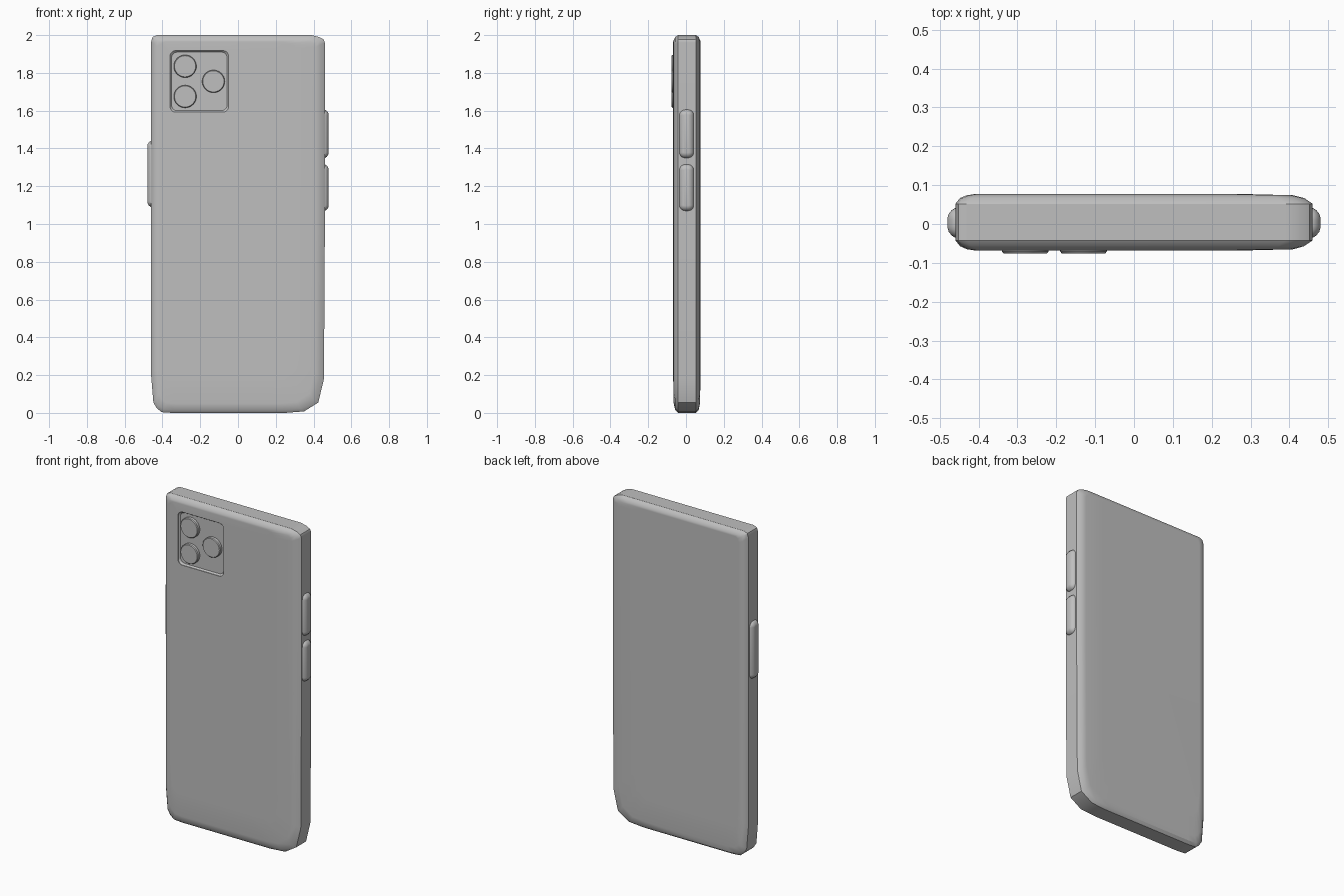
import bpy, bmesh, math
from mathutils import Vector

if "Cube" in bpy.data.objects:
    bpy.data.objects.remove(bpy.data.objects["Cube"])

grey = bpy.data.materials.new("plain_grey")
grey.diffuse_color = (0.52, 0.52, 0.52, 1)
grey.use_nodes = True
grey.node_tree.nodes["Principled BSDF"].inputs["Base Color"].default_value = grey.diffuse_color


def loft(name, rings):
    """Skin a stack of equal-length closed rings and cap both ends."""
    bm = bmesh.new()
    loops = [[bm.verts.new(p) for p in ring] for ring in rings]
    n = len(loops[0])
    for a, b in zip(loops, loops[1:]):
        for i in range(n):
            j = (i + 1) % n
            bm.faces.new((a[i], a[j], b[j], b[i]))
    bm.faces.new(loops[0])
    bm.faces.new(loops[-1])
    bmesh.ops.recalc_face_normals(bm, faces=bm.faces)
    mesh = bpy.data.meshes.new(name)
    bm.to_mesh(mesh)
    bm.free()
    mesh.materials.append(grey)
    ob = bpy.data.objects.new(name, mesh)
    bpy.context.collection.objects.link(ob)
    return ob


def smooth(ob, angle=32):
    bpy.ops.object.select_all(action='DESELECT')
    ob.select_set(True)
    bpy.context.view_layer.objects.active = ob
    bpy.ops.object.shade_smooth_by_angle(angle=math.radians(angle))


def rounded_rect(half_u, half_v, r, steps=5):
    pts = []
    for k, (su, sv) in enumerate(((1, 1), (-1, 1), (-1, -1), (1, -1))):
        for s in range(steps + 1):
            a = math.pi / 2 * (k + s / steps)
            pts.append((su * (half_u - r) + r * math.cos(a),
                        sv * (half_v - r) + r * math.sin(a)))
    return pts


# Body: uneven rounded outline, lofted from front to back
outline = [(-0.43, 2.0), (-0.452, 1.99), (-0.46, 1.965), (-0.46, 0.2),
           (-0.448, 0.055), (-0.43, 0.025), (-0.405, 0.004), (-0.35, 0.0),
           (0.25, 0.0), (0.35, 0.008), (0.425, 0.055), (0.455, 0.18), (0.46, 1.0),
           (0.46, 1.96), (0.452, 1.978), (0.43, 1.99), (0.39, 2.0)]
# insets: left, right, top, bottom
edge = [(0.05, 0.17, 0.035, 0.19), (0.03, 0.05, 0.025, 0.05),
        (0.012, 0.022, 0.010, 0.015), (0, 0, 0, 0)]
layers = list(zip((-0.068, -0.065, -0.057, -0.042), edge))
layers += list(zip((0.052, 0.067, 0.074, 0.077), reversed(edge)))
rings = []
for y, (l, r, t, b) in layers:
    rings.append([(-0.46 + l + (x + 0.46) / 0.92 * (0.92 - l - r), y,
                   b + z / 2 * (2 - t - b)) for x, z in outline])
body = loft("phone_body", rings)

# Shallow camera recess
recess = loft("recess_cutter", [
    [(-0.205 + u, y, 1.755 + v) for u, v in rounded_rect(0.155 - i, 0.163 - i, 0.03)]
    for y, i in ((-0.09, 0.0), (-0.064, 0.0), (-0.055, 0.008))])
mod = body.modifiers.new("camera_recess", 'BOOLEAN')
mod.operation = 'DIFFERENCE'
mod.solver = 'EXACT'
mod.object = recess
bpy.context.view_layer.objects.active = body
bpy.ops.object.modifier_apply(modifier=mod.name)
bpy.data.objects.remove(recess)
smooth(body)
body.modifiers.new("even_shading", 'WEIGHTED_NORMAL').keep_sharp = True

# Camera lenses with a slim bevelled rim
for name, cx, cz in (("upper_lens", -0.28, 1.835), ("lower_lens", -0.28, 1.675),
                     ("side_lens", -0.13, 1.755)):
    lens = loft(name, [
        [(cx + r * math.cos(a * math.tau / 32), y, cz + r * math.sin(a * math.tau / 32))
         for a in range(32)]
        for y, r in ((-0.05, 0.060), (-0.071, 0.060), (-0.0755, 0.056), (-0.0755, 0.052))])
    smooth(lens)

# Side buttons: domed rounded bars
for name, side, z0, z1 in (("upper_right_button", 1, 1.35, 1.605),
                           ("lower_right_button", 1, 1.07, 1.315),
                           ("left_button", -1, 1.09, 1.44)):
    mid, half = (z0 + z1) / 2, (z1 - z0) / 2
    button = loft(name, [
        [(side * x, 0.003 + u, mid + v)
         for u, v in rounded_rect(0.038 - i, half - i, 0.03 - i)]
        for x, i in ((0.44, 0.0), (0.461, 0.0), (0.470, 0.006),
                     (0.477, 0.015), (0.480, 0.025))])
    smooth(button, 40)
